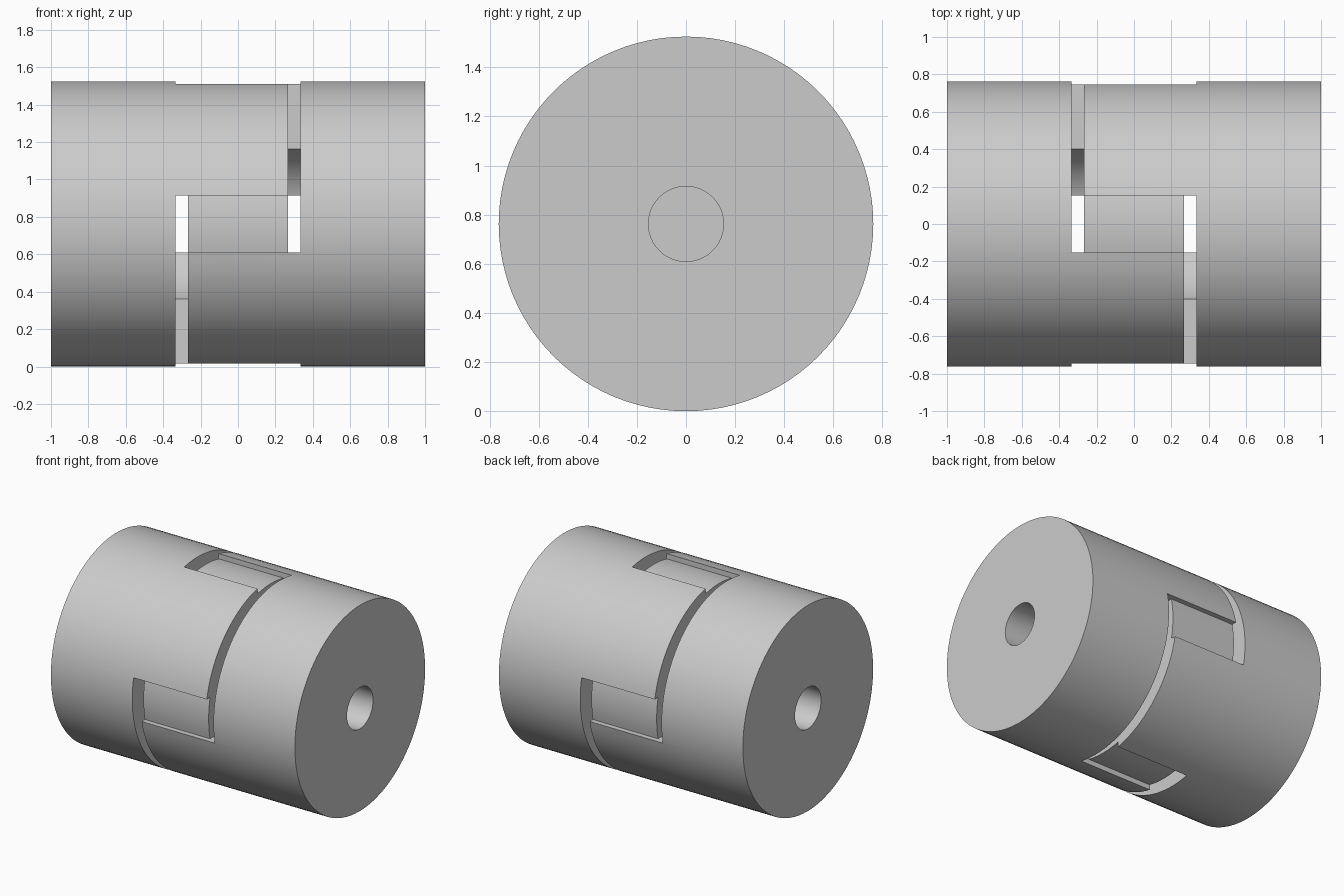
import bpy, bmesh
from math import asin, cos, sin, pi
from mathutils import Matrix

R, CORE, TIP, BORE, HALF = 0.7625, 0.43, 0.725, 0.153, 0.153
FACE, REACH, MID = 0.333, 0.267, 0.7625

if "Cube" in bpy.data.objects:
    bpy.data.objects.remove(bpy.data.objects["Cube"], do_unlink=True)

metal = bpy.data.materials.new("plain grey")
metal.use_nodes = True
metal.diffuse_color = (0.6, 0.6, 0.6, 1)
metal.node_tree.nodes["Principled BSDF"].inputs["Base Color"].default_value = (0.6, 0.6, 0.6, 1)


def make_object(name, bm):
    bmesh.ops.recalc_face_normals(bm, faces=bm.faces)
    mesh = bpy.data.meshes.new(name)
    bm.to_mesh(mesh)
    bm.free()
    mesh.materials.append(metal)
    obj = bpy.data.objects.new(name, mesh)
    bpy.context.collection.objects.link(obj)
    return obj


def cylinder(name, radius, x0, x1, sides=96):
    bm = bmesh.new()
    place = Matrix.Translation(((x0 + x1) / 2, 0, 0)) @ Matrix.Rotation(pi / 2, 4, 'Y')
    bmesh.ops.create_cone(bm, cap_ends=True, segments=sides, radius1=radius,
                          radius2=radius, depth=x1 - x0, matrix=place)
    return make_object(name, bm)


def box(name, lo, hi):
    bm = bmesh.new()
    bmesh.ops.create_cube(bm, size=1)
    for v in bm.verts:
        v.co = [(a + b) / 2 + c * (b - a) for a, b, c in zip(lo, hi, v.co)]
    return make_object(name, bm)


def select(obj):
    bpy.ops.object.select_all(action='DESELECT')
    obj.select_set(True)
    bpy.context.view_layer.objects.active = obj


def cut(obj, cutter):
    mod = obj.modifiers.new("cut", 'BOOLEAN')
    mod.operation, mod.solver, mod.object = 'DIFFERENCE', 'EXACT', cutter
    select(obj)
    bpy.ops.object.modifier_apply(modifier=mod.name)
    bpy.data.objects.remove(cutter, do_unlink=True)


# Left hub: a solid cylinder, cleared so that two opposite jaws remain
left_hub = cylinder("left_hub", R, -1, REACH)
cut(left_hub, box("upper_clearance", (-FACE, -HALF, -HALF), (1, 1, 1)))
cut(left_hub, box("lower_clearance", (-FACE, -1, -1), (1, HALF, HALF)))
cut(left_hub, cylinder("core_clearance", CORE, -FACE, 1))
cut(left_hub, cylinder("shaft_bore", BORE, -1.2, 0, 48))

# Right hub: the same part turned half a circle, so the jaws interlock
right_hub = left_hub.copy()
right_hub.data = left_hub.data.copy()
right_hub.name = "right_hub"
right_hub.data.transform(Matrix.Rotation(pi, 4, 'Z'))
bpy.context.collection.objects.link(right_hub)

# Spider: round core with four arms filling the slots between the jaws
bm = bmesh.new()
outline = []


def arc(radius, start, end, steps):
    for i in range(steps + 1):
        a = start + (end - start) * i / steps
        outline.append(bm.verts.new((-REACH, radius * cos(a), radius * sin(a))))


tip_angle, core_angle = asin(HALF / TIP), asin(HALF / CORE)
for k in range(4):
    turn = k * pi / 2
    arc(TIP, turn - tip_angle, turn + tip_angle, 8)
    arc(CORE, turn + core_angle, turn + pi / 2 - core_angle, 8)
base = bm.faces.new(outline)
extruded = bmesh.ops.extrude_face_region(bm, geom=[base], use_keep_orig=True)
moved = [g for g in extruded["geom"] if isinstance(g, bmesh.types.BMVert)]
bmesh.ops.translate(bm, verts=moved, vec=(2 * REACH, 0, 0))
spider = make_object("spider", bm)

# Stand on the ground and smooth the round surfaces
for obj in (left_hub, right_hub, spider):
    obj.data.transform(Matrix.Translation((0, 0, MID)))
    select(obj)
    bpy.ops.object.shade_smooth_by_angle(angle=pi / 6)
